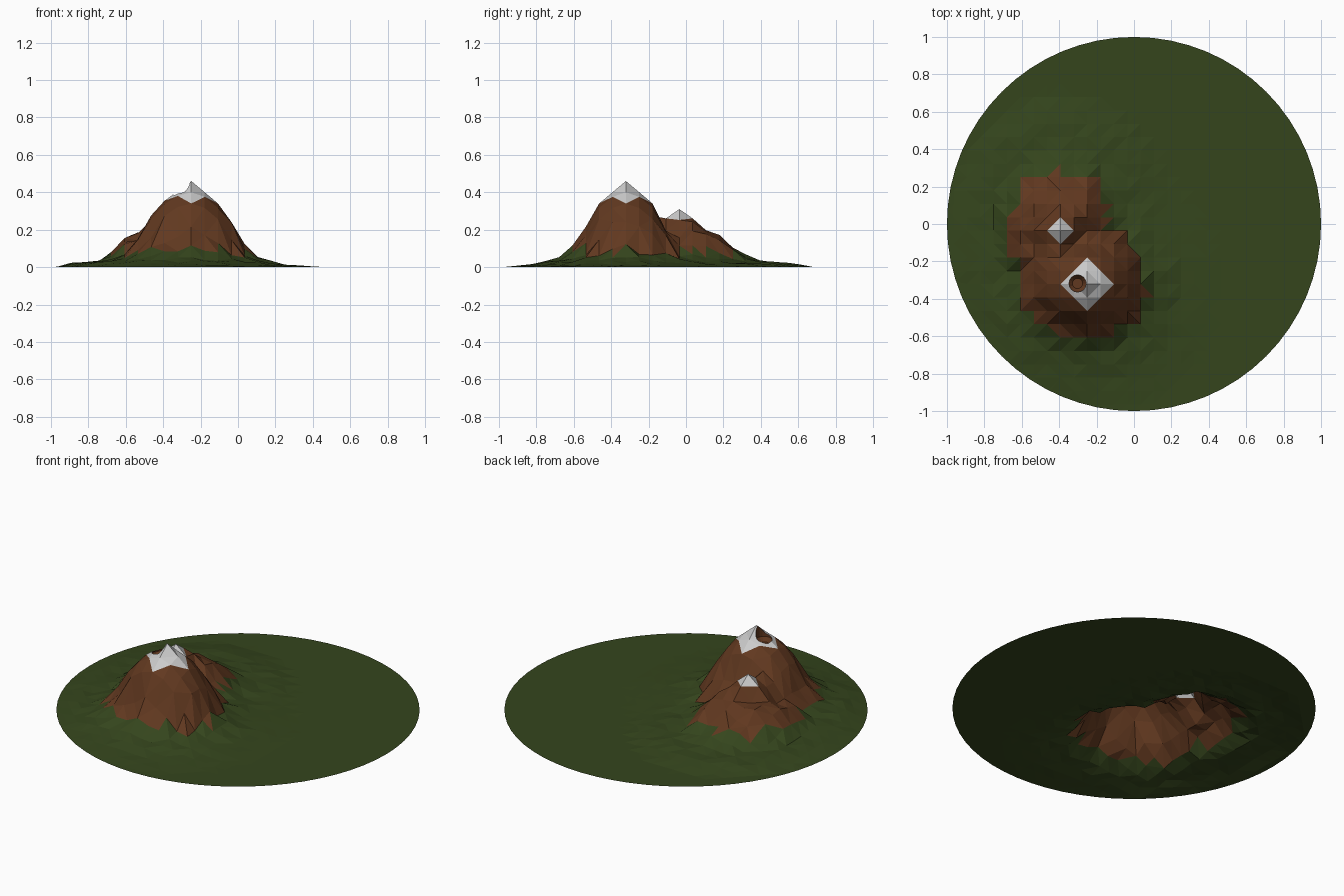
import bpy, bmesh, math, random
from mathutils import Vector

if "Cube" in bpy.data.objects:
    bpy.data.objects.remove(bpy.data.objects["Cube"])

random.seed(4)
STEP = 1 / 14
MAIN, MINOR = (-3.5 * STEP, -4.5 * STEP), (-5.5 * STEP, -0.5 * STEP)
MAIN_PROFILE = [(0, .46), (.072, .40), (.143, .34), (.2, .26), (.25, .175),
                (.3, .085), (.36, .05), (.5, .015), (.7, 0)]
MINOR_PROFILE = [(0, .31), (.072, .26), (.15, .22), (.23, .17), (.33, .09),
                 (.42, .035), (.62, .02), (.72, 0)]


def lookup(profile, r):
    for (r0, h0), (r1, h1) in zip(profile, profile[1:]):
        if r <= r1:
            return h0 + (h1 - h0) * (r - r0) / (r1 - r0)
    return 0.0


def height(x, y):
    dx, dy = x - MAIN[0], y - MAIN[1]
    h1 = lookup(MAIN_PROFILE, math.hypot(dx * (.88 if dx < 0 else 1), dy))
    ex, ey = x - MINOR[0], y - MINOR[1]
    h2 = lookup(MINOR_PROFILE, math.hypot(ex * 1.22, ey))
    h = max(h1, h2)
    if .005 < h < .25:
        h *= random.uniform(.72, 1.12)
    return h * min(1, max(0, (1 - math.hypot(x, y)) / .06))


def material(name, color):
    m = bpy.data.materials.new(name)
    m.diffuse_color = (*color, 1)
    m.use_nodes = True
    m.node_tree.nodes["Principled BSDF"].inputs["Base Color"].default_value = m.diffuse_color
    return m


# Square grid with diagonals turned around the nearest peak
bm = bmesh.new()
N = range(-15, 15)
grid = {(i, j): bm.verts.new(((i + .5) * STEP, (j + .5) * STEP, 0)) for i in N for j in N}
for i in N[:-1]:
    for j in N[:-1]:
        a, b, c, d = (grid[k] for k in ((i, j), (i + 1, j), (i + 1, j + 1), (i, j + 1)))
        cx, cy = (i + 1) * STEP, (j + 1) * STEP
        p = min(MAIN, MINOR, key=lambda q: math.hypot(cx - q[0], cy - q[1]))
        flip = (cx - p[0]) * (cy - p[1]) > 0
        if math.hypot(cx - p[0], cy - p[1]) > .24:
            flip = random.random() < .5
        for tri in (((a, b, d), (b, c, d)) if flip else ((a, b, c), (a, c, d))):
            bm.faces.new(tri)

# Round outline
for k in range(64):
    t = (k + .5) * math.tau / 64
    n = Vector((math.cos(t), math.sin(t), 0))
    bmesh.ops.bisect_plane(bm, geom=bm.verts[:] + bm.edges[:] + bm.faces[:],
                           plane_co=n * math.cos(math.pi / 64), plane_no=n, clear_outer=True)

# Raise the peaks
for v in bm.verts:
    v.co.z = height(v.co.x, v.co.y)
bmesh.ops.triangulate(bm, faces=[f for f in bm.faces if len(f.verts) > 3])

# Grass, rock and snow
for f in bm.faces:
    c = f.calc_center_median()
    f.material_index = 1 if c.z > .085 else 0
    if (abs(c.x - MAIN[0]) + abs(c.y - MAIN[1]) < 2 * STEP
            or abs(c.x - MINOR[0]) + abs(c.y - MINOR[1]) < STEP):
        f.material_index = 2

# Crater: cut a round opening beside the summit, then sink a bowl
center, R = Vector((-.302, -.318, 0)), .045
inside = [f for f in bm.faces if (f.calc_center_median().xy - center.xy).length < .15]
for k in range(16):
    t = (k + .5) * math.tau / 16
    n = Vector((math.cos(t), math.sin(t), 0))
    edges = {e for f in inside for e in f.edges}
    verts = {v for f in inside for v in f.verts}
    res = bmesh.ops.bisect_plane(bm, geom=list(verts) + list(edges) + inside, dist=1e-6,
                                 plane_co=center + n * R, plane_no=n)
    pool = set(inside) | {g for g in res['geom'] if isinstance(g, bmesh.types.BMFace)}
    inside = [f for f in pool if f.is_valid
              and (f.calc_center_median() - center - n * R).dot(n) < 0]
hole = set(inside)
rim = [e for e in {e for f in inside for e in f.edges}
       if sum(f in hole for f in e.link_faces) == 1]
bmesh.ops.delete(bm, geom=inside, context='FACES')
for scale, z in ((1.0, .385), (.6, .36)):
    res = bmesh.ops.extrude_edge_only(bm, edges=rim)
    for v in (g for g in res['geom'] if isinstance(g, bmesh.types.BMVert)):
        v.co.xy = center.xy + (v.co.xy - center.xy) * scale
        v.co.z = min(v.co.z - .008, z)
    for f in (g for g in res['geom'] if isinstance(g, bmesh.types.BMFace)):
        f.material_index = 1
    rim = [g for g in res['geom'] if isinstance(g, bmesh.types.BMEdge) and g.is_boundary]
floor = bmesh.ops.contextual_create(bm, geom=rim)
for f in floor['faces']:
    f.material_index = 1

bmesh.ops.recalc_face_normals(bm, faces=bm.faces[:])
if sum(f.normal.z * f.calc_area() for f in bm.faces) < 0:
    bmesh.ops.reverse_faces(bm, faces=bm.faces[:])
mesh = bpy.data.meshes.new("mountain_terrain")
bm.to_mesh(mesh)
bm.free()
for m in (material("grass", (.035, .06, .012)), material("rock", (.12, .04, .014)),
          material("snow", (.75, .75, .75))):
    mesh.materials.append(m)
bpy.context.collection.objects.link(bpy.data.objects.new("mountain_terrain", mesh))
